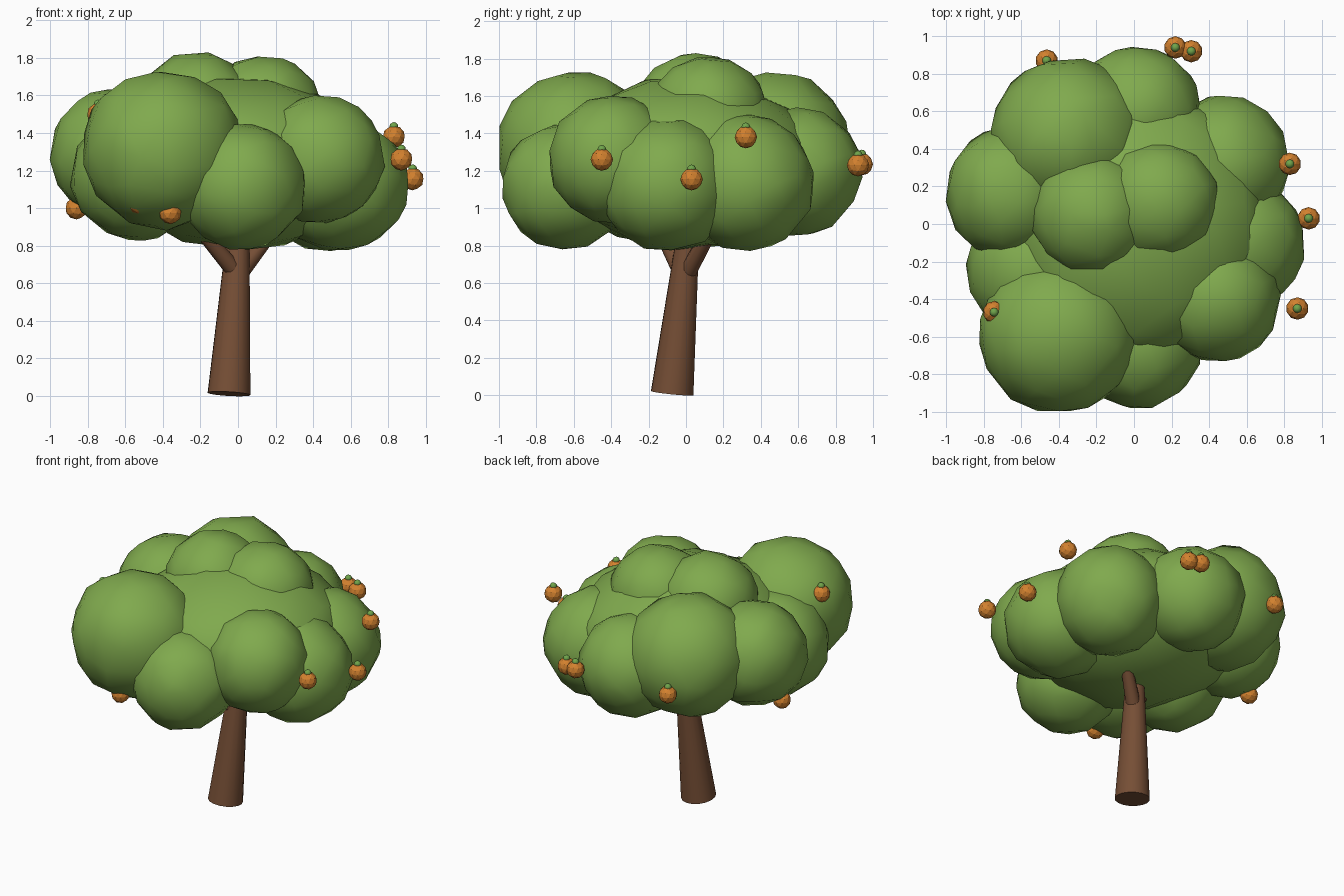
import bpy, math
from mathutils import Vector, noise

if "Cube" in bpy.data.objects:
    bpy.data.objects.remove(bpy.data.objects["Cube"])


def material(name, rgb):
    m = bpy.data.materials.new(name)
    m.diffuse_color = (*rgb, 1)
    m.use_nodes = True
    m.node_tree.nodes["Principled BSDF"].inputs["Base Color"].default_value = m.diffuse_color
    return m


LEAF = material("leaf green", (0.215, 0.4, 0.075))
BARK = material("bark brown", (0.18, 0.077, 0.036))
FRUIT = material("fruit orange", (0.65, 0.22, 0.028))
STEM = material("stem green", (0.16, 0.37, 0.07))


def finish(name, mat, angle):
    ob = bpy.context.object
    ob.name = name
    ob.data.materials.append(mat)
    bpy.ops.object.shade_smooth_by_angle(angle=math.radians(angle))
    return ob


def limb(name, a, b, r1, r2, sides):
    """Tapered cylinder from point a to point b."""
    a, b = Vector(a), Vector(b)
    bpy.ops.mesh.primitive_cone_add(
        vertices=sides, radius1=r1, radius2=r2, depth=(b - a).length,
        location=(a + b) / 2, rotation=(b - a).to_track_quat('Z', 'Y').to_euler())
    return finish(name, BARK, 50)


def foliage(name, centre, radii):
    """Rounded leaf clump, slightly uneven and reduced to irregular facets."""
    bpy.ops.mesh.primitive_ico_sphere_add(subdivisions=3, radius=1, location=centre)
    ob = finish(name, LEAF, 70)
    for v in ob.data.vertices:
        k = 1.01 + 0.035 * noise.noise(v.co * 2 + Vector(centre) * 5)
        v.co = Vector([c * r * k for c, r in zip(v.co, radii)])
    mod = ob.modifiers.new("facets", 'DECIMATE')
    mod.ratio = 0.5


# Leaning trunk and two forking branches
limb("trunk", (-0.048, -0.074, 0.011), (0.006, 0.02, 0.95), 0.115, 0.055, 16)
limb("left_branch", (-0.02, -0.03, 0.67), (-0.3, -0.2, 1.0), 0.048, 0.03, 10)
limb("right_branch", (0.02, 0.015, 0.67), (0.28, 0.2, 1.0), 0.048, 0.03, 10)

# Crown: broad core surrounded by clumps
foliage("crown_core", (0.0, 0.0, 1.24), (0.71, 0.72, 0.455))
clumps = {
    "back_left": (-0.35, 0.47, 1.315, 0.41, 0.41, 0.405),
    "front_left": (-0.40, -0.59, 1.31, 0.425, 0.415, 0.42),
    "left": (-0.66, 0.165, 1.29, 0.34, 0.35, 0.345),
    "low_left": (-0.53, -0.25, 1.18, 0.355, 0.355, 0.35),
    "top_left": (-0.22, 0.05, 1.51, 0.325, 0.325, 0.315),
    "top_right": (0.13, 0.12, 1.50, 0.32, 0.32, 0.31),
    "back": (0.01, 0.595, 1.195, 0.35, 0.345, 0.34),
    "back_right": (0.47, 0.32, 1.135, 0.355, 0.36, 0.36),
    "right": (0.545, -0.105, 1.125, 0.36, 0.36, 0.355),
    "front_right": (0.44, -0.395, 1.26, 0.335, 0.335, 0.34),
    "front": (0.02, -0.64, 1.115, 0.34, 0.34, 0.335),
}
for name, (x, y, z, rx, ry, rz) in clumps.items():
    foliage(name + "_clump", (x, y, z), (rx, ry, rz))

# Round fruit, each with a small green stem knob
fruit_spots = [
    (0.83, 0.32, 1.38), (0.93, 0.03, 1.155), (0.87, -0.45, 1.26),
    (0.22, 0.94, 1.235), (0.305, 0.92, 1.23), (-0.465, 0.87, 1.21),
    (-0.745, -0.47, 1.5), (-0.86, 0.14, 1.0), (-0.53, -0.79, 1.03),
    (-0.36, -0.82, 0.975), (0.0, -0.89, 0.995),
]
for i, (x, y, z) in enumerate(fruit_spots, 1):
    bpy.ops.mesh.primitive_ico_sphere_add(subdivisions=2, radius=0.06,
                                          location=(x, y, z))
    finish(f"fruit_{i}", FRUIT, 15)
    bpy.ops.mesh.primitive_ico_sphere_add(subdivisions=2, radius=0.024,
                                          location=(x, y, z + 0.054))
    finish(f"fruit_stem_{i}", STEM, 60)
